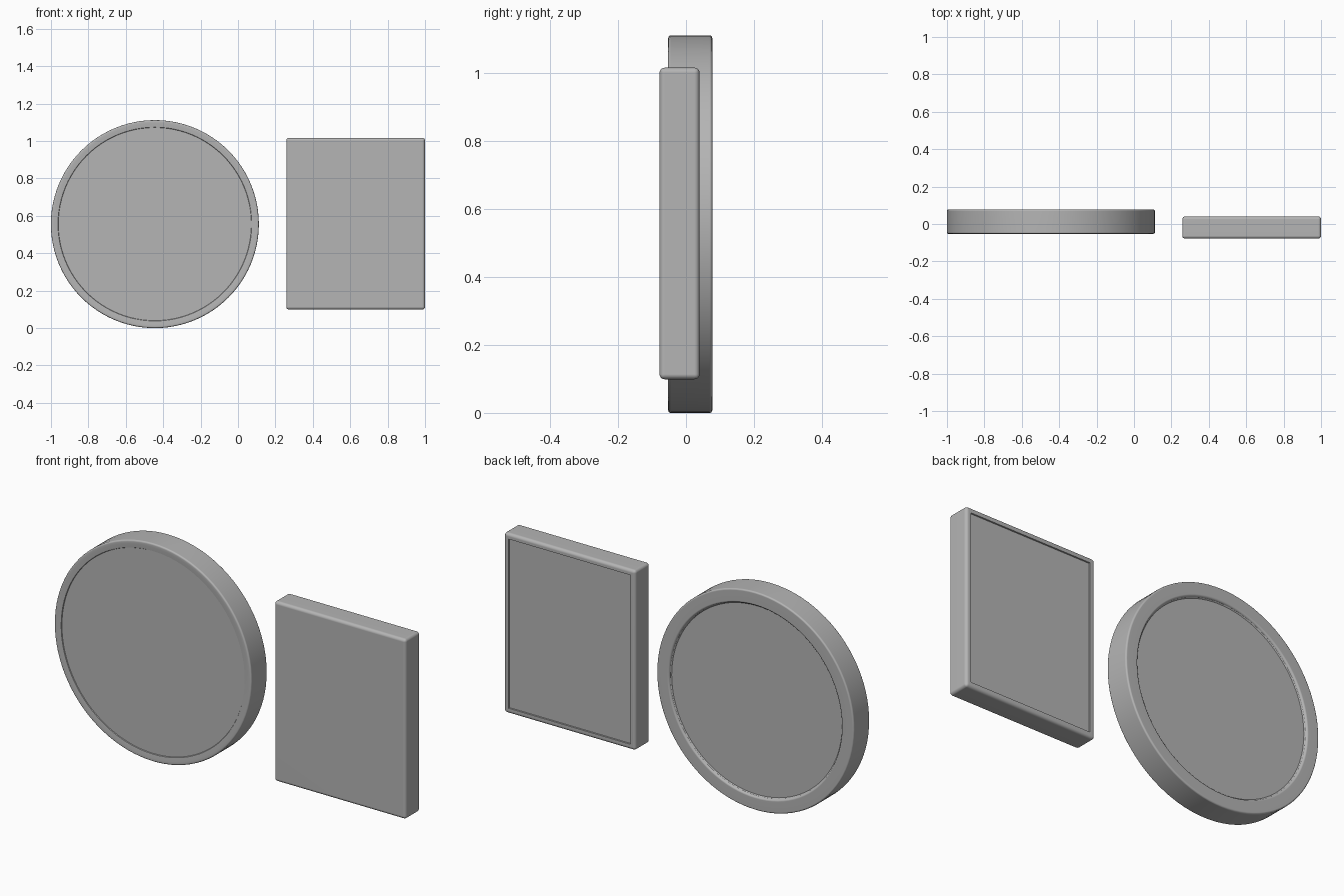
import bpy, bmesh, math
from mathutils import Matrix

if "Cube" in bpy.data.objects:
    bpy.data.objects.remove(bpy.data.objects["Cube"])

grey = bpy.data.materials.new("mid_grey")
grey.diffuse_color = (0.46, 0.46, 0.46, 1)
grey.use_nodes = True
grey.node_tree.nodes["Principled BSDF"].inputs["Base Color"].default_value = grey.diffuse_color


def finish(name, bm):
    bmesh.ops.recalc_face_normals(bm, faces=bm.faces)
    me = bpy.data.meshes.new(name)
    bm.to_mesh(me)
    bm.free()
    me.materials.append(grey)
    ob = bpy.data.objects.new(name, me)
    bpy.context.collection.objects.link(ob)
    bpy.ops.object.select_all(action='DESELECT')
    ob.select_set(True)
    bpy.context.view_layer.objects.active = ob
    bpy.ops.object.shade_smooth_by_angle(angle=math.radians(32))
    # Keep the large flat faces evenly shaded
    ob.modifiers.new("flat_faces", 'WEIGHTED_NORMAL').keep_sharp = True
    return ob


def arc(r, y, rad, a0, a1, n=4):
    """Points of a rounded profile corner as (radius, y)."""
    return [(r + rad * math.cos(math.radians(a0 + (a1 - a0) * i / n)),
             y + rad * math.sin(math.radians(a0 + (a1 - a0) * i / n)))
            for i in range(n + 1)]


def lathe(name, profile, cx, cz, steps=96):
    bm = bmesh.new()
    vs = [bm.verts.new((cx + r, y, cz)) for r, y in profile]
    es = [bm.edges.new(p) for p in zip(vs, vs[1:])]
    bmesh.ops.spin(bm, geom=vs + es, cent=(cx, 0, cz), axis=(0, 1, 0),
                   angle=math.tau, steps=steps)
    bmesh.ops.remove_doubles(bm, verts=bm.verts, dist=1e-5)
    return finish(name, bm)


# Round disc: flat front with a fine stepped rim, rounded rim around the back
profile = ([(0, -0.047), (0.516, -0.047), (0.518, -0.0505), (0.538, -0.0525)]
           + arc(0.548, -0.0445, 0.008, -90, 0)
           + arc(0.548, 0.0695, 0.008, 0, 90)
           + arc(0.496, 0.0675, 0.010, 90, 180)
           + [(0.481, 0.063), (0, 0.063)])
lathe("round_disc", profile, -0.4445, 0.556)

# Rectangular slab: rounded edges and a shallow recessed back panel
bm = bmesh.new()
bmesh.ops.create_cube(bm, size=1, matrix=Matrix.Translation((0.629, -0.019, 0.558))
                      @ Matrix.Diagonal((0.742, 0.118, 0.918, 1)))
bmesh.ops.bevel(bm, geom=bm.edges[:], offset=0.015, segments=4, profile=0.5,
                affect='EDGES')
bm.normal_update()
back = max((f for f in bm.faces if f.normal.y > 0.99), key=lambda f: f.calc_area())
bmesh.ops.inset_region(bm, faces=[back], thickness=0.018)
bmesh.ops.inset_region(bm, faces=[back], thickness=0.001)
for v in back.verts:
    v.co.y -= 0.007
finish("rectangular_slab", bm)
